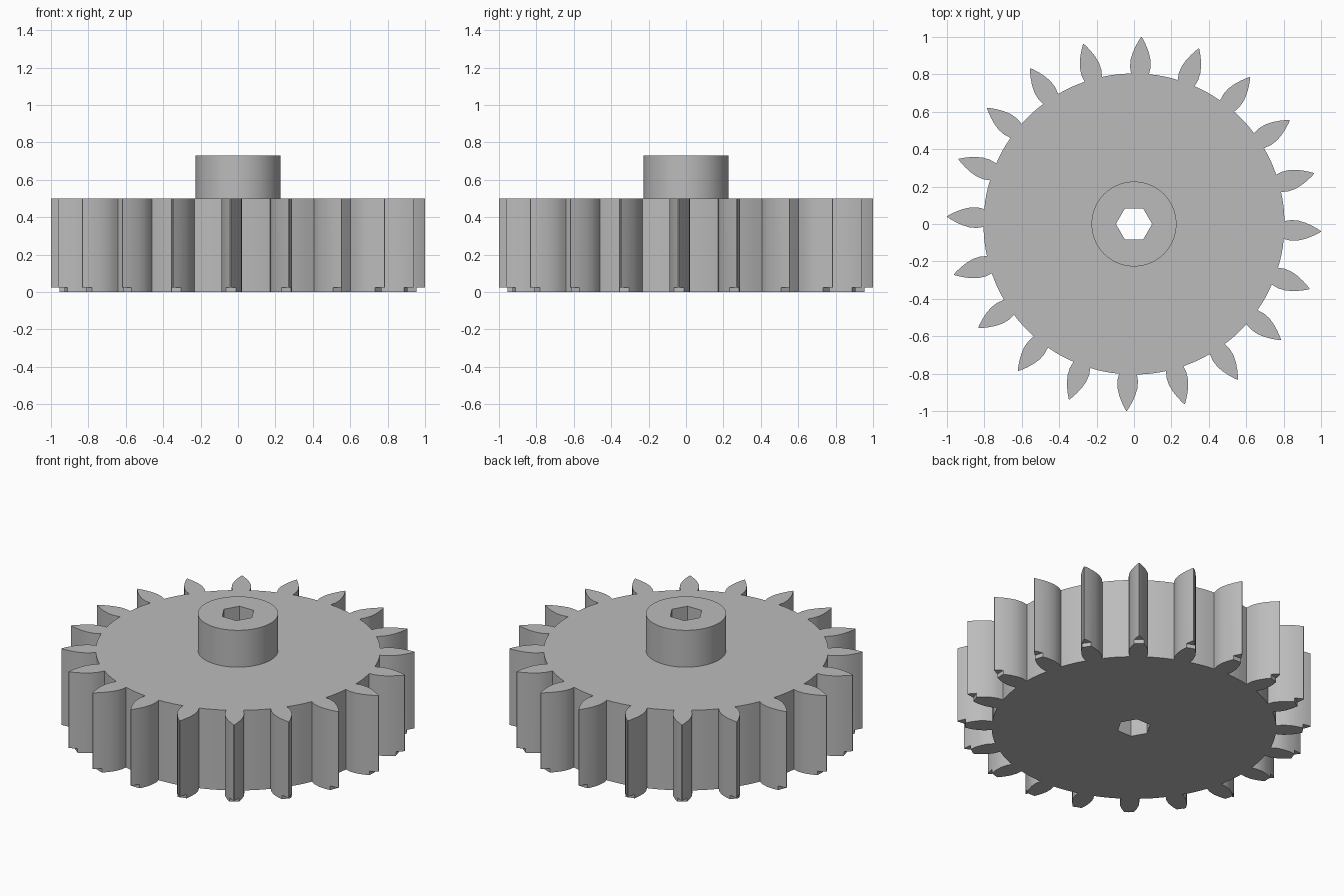
import bpy
import bmesh
from math import cos, sin, pi, radians, hypot

cube = bpy.data.objects.get("Cube")
if cube:
    bpy.data.objects.remove(cube, do_unlink=True)

TEETH = 20
TURN = radians(-2.3)
ROOT = 0.805
FOOT, TOP, HUB_TOP = 0.025, 0.5, 0.73
# Half a tooth: (radius, half width), root to trimmed end, then on to the tip
FLANK = [(0.803, 0.048), (0.84, 0.055), (0.88, 0.053), (0.92, 0.042), (0.955, 0.027)]
TIP = [(0.98, 0.014), (1.0, 0.002)]

grey = bpy.data.materials.new("plain grey")
grey.use_nodes = True
colour = (0.5, 0.5, 0.5, 1)
grey.diffuse_color = colour
grey.node_tree.nodes["Principled BSDF"].inputs["Base Color"].default_value = colour


def circle(radius, count):
    return [(radius * cos(2 * pi * i / count), radius * sin(2 * pi * i / count))
            for i in range(count)]


def gear_outline(half):
    """Closed outline of all teeth joined by short root arcs."""
    points = []
    tooth = [(r, -w) for r, w in half] + [(r, w) for r, w in reversed(half)]
    step = 2 * pi / TEETH
    for i in range(TEETH):
        a = TURN + i * step
        points += [(r * cos(a) - w * sin(a), r * sin(a) + w * cos(a)) for r, w in tooth]
        for f in (0.36, 0.5, 0.64):
            points.append((ROOT * cos(a + f * step), ROOT * sin(a + f * step)))
    return points


def walls(bm, outline, z0, z1):
    low = [bm.verts.new((x, y, z0)) for x, y in outline]
    high = [bm.verts.new((x, y, z1)) for x, y in outline]
    for i in range(len(low)):
        bm.faces.new((low[i - 1], low[i], high[i], high[i - 1]))


def cap(bm, loops, z):
    """Flat face with a hole in it."""
    edges = []
    for loop in loops:
        vs = [bm.verts.new((x, y, z)) for x, y in loop]
        edges += [bm.edges.new((vs[i - 1], vs[i])) for i in range(len(vs))]
    bmesh.ops.triangle_fill(bm, edges=edges, use_beauty=True)


def finish(bm, name):
    bmesh.ops.remove_doubles(bm, verts=bm.verts[:], dist=0.0005)
    bmesh.ops.recalc_face_normals(bm, faces=bm.faces[:])
    mesh = bpy.data.meshes.new(name)
    bm.to_mesh(mesh)
    bm.free()
    mesh.materials.append(grey)
    obj = bpy.data.objects.new(name, mesh)
    bpy.context.collection.objects.link(obj)
    bpy.ops.object.select_all(action="DESELECT")
    obj.select_set(True)
    bpy.context.view_layer.objects.active = obj
    bpy.ops.object.shade_smooth_by_angle(angle=radians(28))
    return obj


bore = circle(0.097, 6)
trimmed = gear_outline(FLANK)
full = gear_outline(FLANK + TIP)

# Toothed wheel, with the tooth tips cut back along the bottom
bm = bmesh.new()
walls(bm, trimmed, 0, FOOT)
walls(bm, full, FOOT, TOP)
walls(bm, bore, 0, TOP)
cap(bm, [trimmed, bore], 0)
cap(bm, [full, bore], TOP)
# Ledges under the tooth tips
per_tooth = 2 * len(FLANK + TIP) + 3
first, last = len(FLANK) - 1, len(FLANK) + 2 * len(TIP)
for i in range(TEETH):
    ledge = full[i * per_tooth + first:i * per_tooth + last + 1]
    bm.faces.new([bm.verts.new((x, y, FOOT)) for x, y in ledge])
# Drop the inner strip edges so each side wall is one face
bmesh.ops.remove_doubles(bm, verts=bm.verts[:], dist=0.0005)
seams = [e for e in bm.edges if len(e.link_faces) == 2
         and all(abs(v.co.z - FOOT) < 0.001 for v in e.verts)
         and all(hypot(v.co.x, v.co.y) < 0.96 for v in e.verts)
         and all(abs(f.normal.z) < 0.5 for f in e.link_faces)]
bmesh.ops.dissolve_edges(bm, edges=seams, use_verts=True)
finish(bm, "toothed_wheel")

# Raised hub with the hexagonal bore
bm = bmesh.new()
rim = circle(0.227, 64)
walls(bm, rim, TOP, HUB_TOP)
walls(bm, bore, TOP, HUB_TOP)
cap(bm, [rim, bore], HUB_TOP)
finish(bm, "hub")
